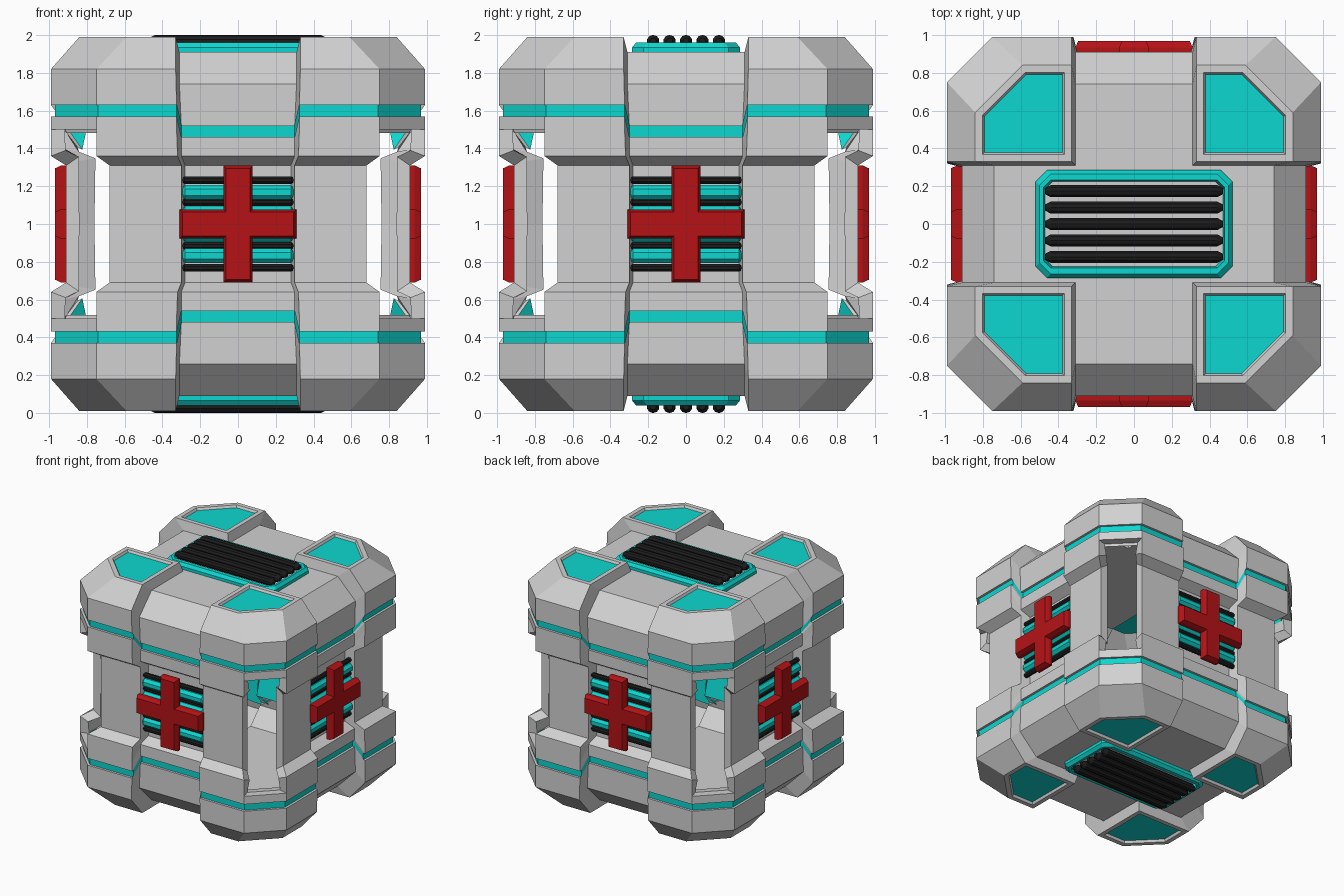
import bpy, bmesh, math
from mathutils import Matrix, Vector

if "Cube" in bpy.data.objects:
    bpy.data.objects.remove(bpy.data.objects["Cube"], do_unlink=True)


def material(name, rgb):
    m = bpy.data.materials.new(name)
    m.use_nodes = True
    m.diffuse_color = (*rgb, 1)
    m.node_tree.nodes["Principled BSDF"].inputs["Base Color"].default_value = (*rgb, 1)
    return m


GREY = material("light grey", (0.64, 0.64, 0.64))
TEAL = material("teal", (0.004, 0.68, 0.63))
RED = material("red", (0.46, 0.006, 0.008))
BLACK = material("black", (0.012, 0.012, 0.012))


def make_object(name, bm, mats, mirror_z=False):
    """Objects share an origin at the middle of the crate."""
    me = bpy.data.meshes.new(name)
    bm.to_mesh(me)
    bm.free()
    for m in mats:
        me.materials.append(m)
    ob = bpy.data.objects.new(name, me)
    ob.location.z = 1
    bpy.context.collection.objects.link(ob)
    if mirror_z:
        mod = ob.modifiers.new("mirror", "MIRROR")
        mod.use_axis = (False, False, True)
    return ob


def loft(bm, rings, caps=True):
    loops = [[bm.verts.new(p) for p in r] for r in rings]
    n = len(loops[0])
    faces = []
    for a, b in zip(loops, loops[1:]):
        for i in range(n):
            j = (i + 1) % n
            faces.append(bm.faces.new((a[i], b[i], b[j], a[j])))
    if caps:
        faces += [bm.faces.new(loops[0]), bm.faces.new(loops[-1])]
    bmesh.ops.recalc_face_normals(bm, faces=faces)


def rod(bm, half, radius, sides, y, z, taper):
    """A bar along x with tapered ends."""
    def ring(x, r):
        angles = [2 * math.pi * (i + 0.5) / sides for i in range(sides)]
        return [(x, y + r * math.cos(t), z + r * math.sin(t)) for t in angles]
    loft(bm, [ring(-half, radius * 0.5), ring(taper - half, radius),
              ring(half - taper, radius), ring(half, radius * 0.5)])


# Shell levels: corner reach, chamfer start, centre reach, corner z, centre z,
# step inner and outer position
levels = [
    (0.84, 0.59, 0.74, 0.99, 0.91, 0.31, 0.33),
    (0.99, 0.75, 0.91, 0.82, 0.74, 0.31, 0.33),
    (0.99, 0.75, 0.91, 0.63, 0.52, 0.30, 0.325),
    (0.97, 0.742, 0.89, 0.63, 0.52, 0.30, 0.325),
    (0.97, 0.742, 0.89, 0.57, 0.46, 0.30, 0.325),
    (0.99, 0.75, 0.91, 0.57, 0.46, 0.30, 0.325),
    (0.99, 0.75, 0.91, 0.50, 0.38, 0.30, 0.325),
    (0.99, 0.75, 0.91, 0.36, 0.36, 0.30, 0.32),
    (0.91, 0.68, 0.83, 0.31, 0.31, 0.28, 0.30),
    (0.91, 0.68, 0.83, 0.0, 0.0, 0.28, 0.30),
]
STRIPE, OPEN_FROM = 3, 6
turns = [Matrix.Rotation(math.pi / 2 * k, 4, "Z") for k in range(4)]

bm = bmesh.new()
rings = []
for d, c, e, zc, zm, si, so in levels:
    quarter = [(e, si, zm), (d, so, zc), (d, c, zc), (c, d, zc), (so, d, zc), (si, e, zm)]
    rings.append([bm.verts.new(t @ Vector(p)) for t in turns for p in quarter])
for k, (a, b) in enumerate(zip(rings, rings[1:])):
    for i in range(24):
        if k >= OPEN_FROM and i % 6 == 2:
            continue  # open vertical corners
        j = (i + 1) % 24
        f = bm.faces.new((a[i], b[i], b[j], a[j]))
        f.material_index = int(k == STRIPE)

# Top: raised corner plates, step walls and the cross-shaped plateau
plateau = []
for q, t in enumerate(turns):
    v = rings[0][q * 6:q * 6 + 6]
    high = bm.verts.new(t @ Vector((0.33, 0.33, 0.99)))
    low = bm.verts.new(t @ Vector((0.31, 0.31, 0.91)))
    bm.faces.new((high, *v[1:5]))
    bm.faces.new((v[0], v[1], high, low))
    bm.faces.new((v[5], low, high, v[4]))
    plateau += [v[0], low, v[5]]
bm.faces.new(plateau)

shell = make_object("crate_shell", bm, [GREY, TEAL], mirror_z=True)
thick = shell.modifiers.new("thickness", "SOLIDIFY")
thick.thickness = 0.07
thick.offset = -1
thick.use_even_offset = True

# Bake the thickness, then sink teal windows into the corner plates
bm = bmesh.new()
bm.from_object(shell, bpy.context.evaluated_depsgraph_get())
shell.modifiers.clear()
bm.normal_update()
plates, linings = [], []
for f in bm.faces:
    if abs(f.normal.z) > 0.99 and len(f.verts) == 5:
        height = abs(f.calc_center_median().z)
        if height > 0.97:
            plates.append(f)
        elif height > 0.85:
            linings.append(f)
bmesh.ops.inset_individual(bm, faces=plates, thickness=0.038, use_even_offset=True)
bmesh.ops.inset_individual(bm, faces=plates, thickness=0.01, depth=-0.02, use_even_offset=True)
for f in plates + linings:
    f.material_index = 1
bm.to_mesh(shell.data)
bm.free()


# Vent frame, top and bottom
def octagon(x, y, z, c=0.06):
    quad = [(x, y - c), (x - c, y)]
    right = quad + [(-px, py) for px, py in reversed(quad)]
    return [(px, py, z) for px, py in right + [(-px, -py) for px, py in right]]


bm = bmesh.new()
loft(bm, [octagon(0.52, 0.285, 0.90), octagon(0.52, 0.285, 0.935), octagon(0.50, 0.265, 0.96),
          octagon(0.48, 0.232, 0.96, 0.04), octagon(0.47, 0.222, 0.90, 0.04)], caps=False)
make_object("vent_frame", bm, [TEAL], mirror_z=True)

# Vent bars, top and bottom
bm = bmesh.new()
for i in range(-2, 3):
    rod(bm, 0.47, 0.034, 10, 0.087 * i, 0.967, 0.03)
make_object("vent_bars", bm, [BLACK], mirror_z=True)


# Side fittings, repeated on four sides
def cross_ring(w, l, y):
    arm = [(w, l), (w, w), (l, w)]
    pts = []
    for k in range(4):
        r = Matrix.Rotation(-math.pi / 2 * k, 2)
        pts += [r @ Vector(p) for p in arm]
    return [(p.x, y, p.y) for p in pts]


for side, turn in zip(("front", "left", "back", "right"), turns):
    bm = bmesh.new()
    for i in range(-2, 3):
        rod(bm, 0.295, 0.021, 8, -0.87, 0.116 * i, 0.012)
    black = make_object(side + "_dark_ribs", bm, [BLACK])

    bm = bmesh.new()
    for i in range(-2, 2):
        rod(bm, 0.295, 0.042, 8, -0.865, 0.112 * (i + 0.5), 0.015)
    teal = make_object(side + "_teal_ribs", bm, [TEAL])

    bm = bmesh.new()
    loft(bm, [cross_ring(0.078, 0.31, -0.905), cross_ring(0.078, 0.31, -0.935),
              cross_ring(0.064, 0.295, -0.968)])
    cross = make_object(side + "_cross", bm, [RED])
    for ob in (black, teal, cross):
        ob.data.transform(turn)
